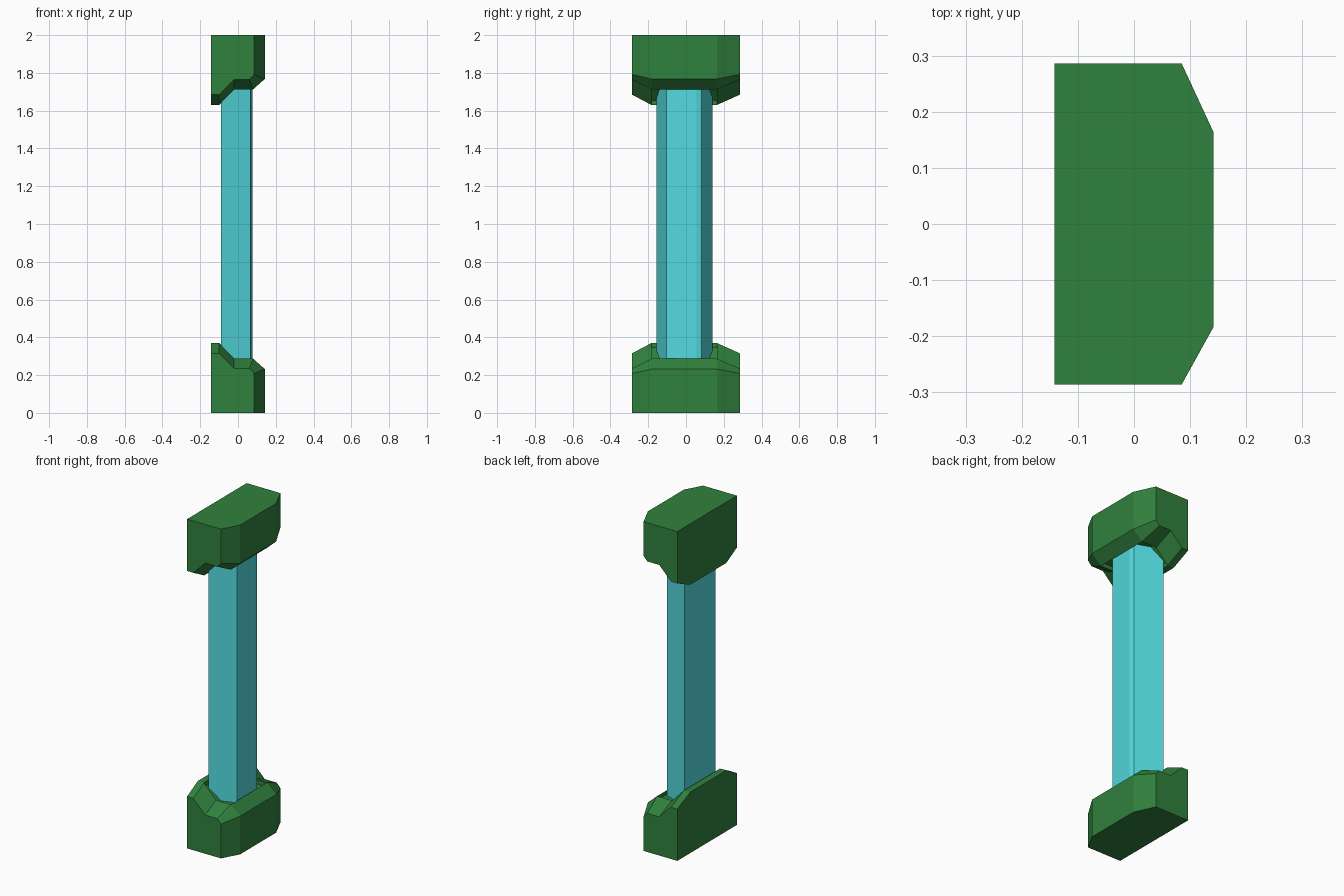
import bpy, bmesh

if "Cube" in bpy.data.objects:
    bpy.data.objects.remove(bpy.data.objects["Cube"])


def material(name, rgb):
    m = bpy.data.materials.new(name)
    m.diffuse_color = (*rgb, 1)
    m.use_nodes = True
    m.node_tree.nodes["Principled BSDF"].inputs["Base Color"].default_value = m.diffuse_color
    return m


def finish(bm, name, mat):
    bmesh.ops.recalc_face_normals(bm, faces=bm.faces)
    me = bpy.data.meshes.new(name)
    bm.to_mesh(me)
    bm.free()
    me.materials.append(mat)
    ob = bpy.data.objects.new(name, me)
    bpy.context.collection.objects.link(ob)


green = material("green", (0.030, 0.22, 0.048))
teal = material("teal", (0.085, 0.70, 0.73))

# Stepped ridge (x, z) across the middle, and the lower rim on both ends
RIDGE = [(-0.142, 0.37), (-0.10, 0.37), (-0.02, 0.287), (0.08, 0.287), (0.142, 0.232)]
RIM = [(-0.142, 0.315), (-0.10, 0.315), (-0.02, 0.235), (0.06, 0.235), (0.085, 0.208)]
RECESS = 0.025


def end_block(name, flip):
    bm = bmesh.new()

    def row(profile, y):
        return [bm.verts.new((x, y, 2 - z if flip else z)) for x, z in profile]

    rows = [row(RIM, -0.286), row(RIDGE, -0.183), row(RIDGE, 0.163), row(RIM, 0.286)]
    base = [row([(-0.142, 0), (RIM[-1][0], 0)], -0.286),
            row([(0.142, 0)], -0.183), row([(0.142, 0)], 0.163),
            row([(-0.142, 0), (RIM[-1][0], 0)], 0.286)]
    # stepped, chamfered upper surface, left open where the column sits
    for k, (a, b) in enumerate(zip(rows, rows[1:])):
        for i in range(4):
            if k != 1 or i in (0, 3):
                bm.faces.new((a[i], a[i + 1], b[i + 1], b[i]))
    # shallow recess around the column
    low = [(x, z - RECESS) for x, z in RIDGE[1:4]]
    f, b = row(low, -0.183), row(low, 0.163)
    F, B = rows[1][1:4], rows[2][1:4]
    for i in range(2):
        bm.faces.new((f[i], f[i + 1], b[i + 1], b[i]))
        bm.faces.new((F[i], F[i + 1], f[i + 1], f[i]))
        bm.faces.new((B[i], B[i + 1], b[i + 1], b[i]))
    for i in (0, 2):
        bm.faces.new((F[i], B[i], b[i], f[i]))
    # angled and straight walls on the right
    for k in range(3):
        bm.faces.new((base[k][-1], base[k + 1][-1], rows[k + 1][-1], rows[k][-1]))
    # end walls, left wall and flat outer face
    for k in (0, 3):
        bm.faces.new(base[k] + rows[k][::-1])
    bm.faces.new([base[0][0]] + [r[0] for r in rows] + [base[3][0]])
    bm.faces.new([base[0][0]] + [v[-1] for v in base] + [base[3][0]])
    finish(bm, name, green)


end_block("lower_block", False)
end_block("upper_block", True)

# Column: irregular five-sided prism running between the blocks
SECTION = [(-0.090, -0.156), (0.066, -0.103), (0.077, 0.055), (0.069, 0.082), (-0.090, 0.141)]
bm = bmesh.new()
face = bm.faces.new([bm.verts.new((x, y, 0.24)) for x, y in SECTION])
ext = bmesh.ops.extrude_face_region(bm, geom=[face], use_keep_orig=True)
bmesh.ops.translate(bm, vec=(0, 0, 1.52),
                    verts=[g for g in ext["geom"] if isinstance(g, bmesh.types.BMVert)])
finish(bm, "column", teal)
